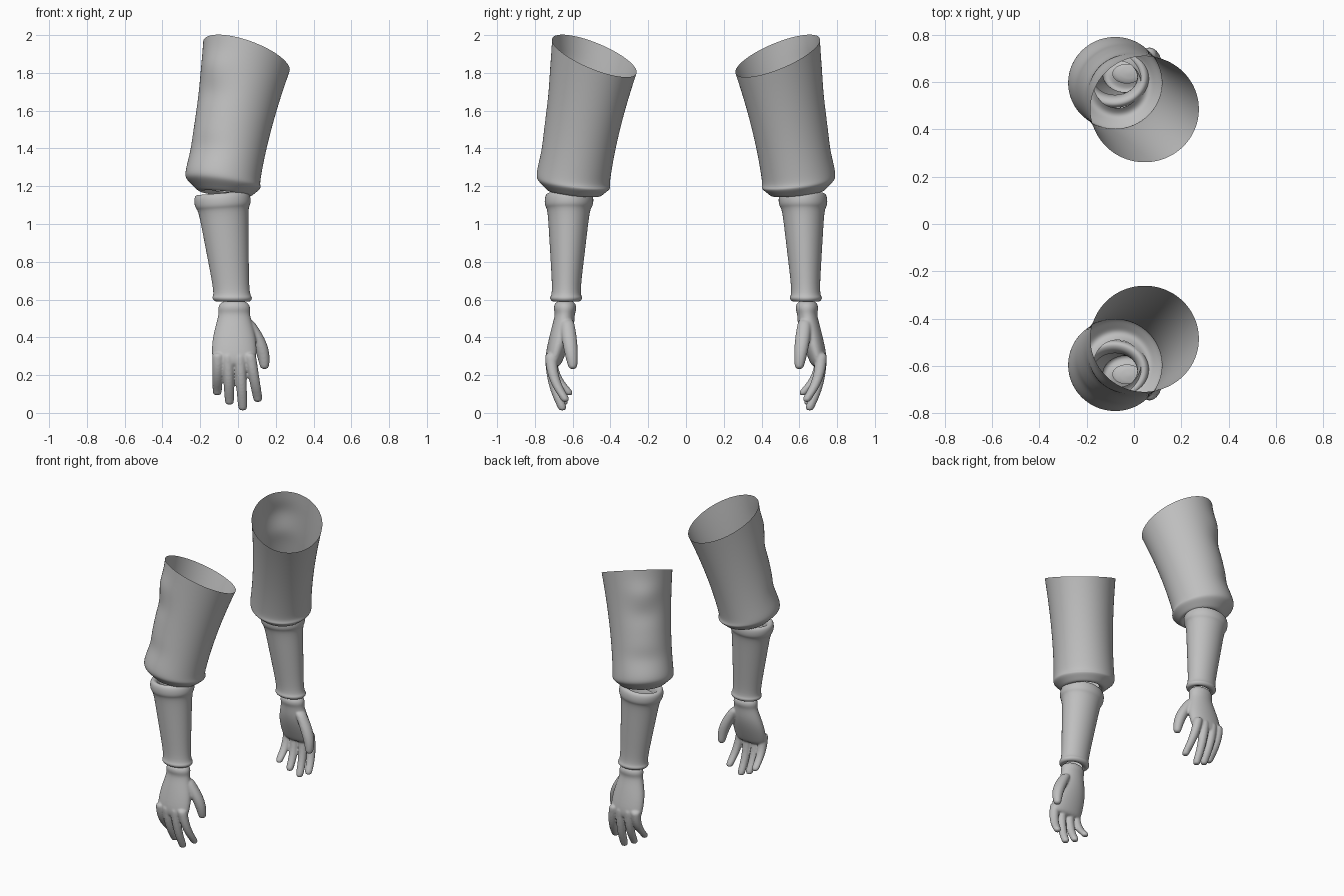
import bpy, bmesh, math

cube = bpy.data.objects.get("Cube")
if cube:
    bpy.data.objects.remove(cube, do_unlink=True)

grey = bpy.data.materials.new("plain_grey")
grey.use_nodes = True
colour = (0.52, 0.52, 0.52, 1)
grey.diffuse_color = colour
grey.node_tree.nodes["Principled BSDF"].inputs["Base Color"].default_value = colour


def mix(start, end, t):
    return start + (end - start) * t


def add_ring(bm, centre, radius_x, radius_y, tilt_x=0, tilt_y=0, sides=24):
    """Add one oval ring of vertices, tilted by a slope along x and y."""
    ring = []
    for i in range(sides):
        angle = math.tau * i / sides
        dx = math.cos(angle) * radius_x
        dy = math.sin(angle) * radius_y
        lift = tilt_x * dx + tilt_y * dy
        ring.append(bm.verts.new((centre[0] + dx, centre[1] + dy, centre[2] + lift)))
    return ring


def skin(bm, rings, capped=False):
    """Join neighbouring rings with faces, closing the ends when capped."""
    for upper, lower in zip(rings, rings[1:]):
        count = len(upper)
        for i in range(count):
            j = (i + 1) % count
            bm.faces.new((upper[i], lower[i], lower[j], upper[j]))
    if capped:
        bm.faces.new(rings[0])
        bm.faces.new(reversed(rings[-1]))


def finish(name, bm, fused=False):
    """Make a smooth object and mirror it to form the opposite arm."""
    bmesh.ops.recalc_face_normals(bm, faces=bm.faces)
    mesh = bpy.data.meshes.new(name)
    bm.to_mesh(mesh)
    bm.free()
    mesh.materials.append(grey)
    mesh.shade_smooth()
    part = bpy.data.objects.new(name, mesh)
    bpy.context.collection.objects.link(part)
    rounding = part.modifiers.new("rounding", 'SUBSURF')
    rounding.levels = rounding.render_levels = 2
    if fused:
        fuse = part.modifiers.new("fuse", 'REMESH')
        fuse.mode = 'VOXEL'
        fuse.voxel_size = 0.006
        fuse.use_smooth_shade = True
        soften = part.modifiers.new("soften", 'SMOOTH')
        soften.iterations = 5
    mirror = part.modifiers.new("opposite_arm", 'MIRROR')
    mirror.use_axis = (False, True, False)


# Upper sleeve: leaning open tube that flares and tilts more towards the rim
bm = bmesh.new()
rings = []
steps = 10
for step in range(steps, -1, -1):
    t = step / steps
    flare = 0.04 * t * t
    bulge = 0.01 * (1 - t) ** 4
    centre = (mix(-0.085, 0.045, t), mix(-0.6, -0.485, t), mix(1.23, 1.89, t))
    rings.append(add_ring(bm, centre, 0.19 + flare + bulge, 0.185 + flare + bulge,
                          mix(-0.12, -0.32, t), mix(-0.14, -0.38, t), sides=40))
# Tucked hem at the elbow
for height, radius in ((1.21, 0.195), (1.18, 0.16), (1.16, 0.14), (1.16, 0.12), (1.18, 0.1)):
    rings.append(add_ring(bm, (-0.07, -0.59, height), radius, radius, -0.1, -0.1, sides=40))
skin(bm, rings)
# Cloth folds on the outer side: (height, depth)
for vert in bm.verts:
    angle = math.atan2(vert.co.y + 0.53, vert.co.x)
    facing = math.exp(-4 * (angle + math.radians(135)) ** 2)
    for height, depth in ((1.83, 0.02), (1.7, -0.01), (1.4, -0.015)):
        push = depth * facing * math.exp(-((vert.co.z - height) / 0.05) ** 2)
        vert.co.x += math.cos(angle) * push
        vert.co.y += math.sin(angle) * push
finish("upper_sleeve", bm)

# Forearm: hollow taper with a rolled band at each end, as (fraction up, swell)
bm = bmesh.new()
rings = []
for t, swell in ((1, -0.04), (1.1, -0.04), (1.14, -0.01), (1.1, 0.01), (1.02, 0.015),
                 (0.98, 0.01), (0.95, 0), (0.7, 0), (0.4, 0), (0.06, 0),
                 (0.03, 0.015), (0, 0.015), (-0.03, 0), (0, -0.03)):
    centre = (mix(-0.03, -0.08, t), mix(-0.635, -0.62, t), mix(0.6, 1.1, t))
    rings.append(add_ring(bm, centre, mix(0.09, 0.135, t) + swell,
                          mix(0.07, 0.115, t) + swell, tilt_x=0.07 * t))
skin(bm, rings)
finish("forearm", bm)

# Palm and wrist: height, centre x, centre y, half width, half depth
bm = bmesh.new()
rings = []
for z, x, y, wide, deep in ((0.6, -0.02, -0.64, 0.07, 0.05), (0.55, -0.02, -0.64, 0.09, 0.065),
                            (0.53, -0.02, -0.64, 0.08, 0.05), (0.46, -0.02, -0.65, 0.1, 0.06),
                            (0.38, -0.02, -0.67, 0.12, 0.06), (0.28, -0.02, -0.7, 0.12, 0.05),
                            (0.24, -0.02, -0.7, 0.1, 0.03)):
    rings.append(add_ring(bm, (x, y, z), wide, deep))
skin(bm, rings, capped=True)


def add_digit(bm, point_at, radius_at):
    """Add a digit whose spine and radius follow t from root to tip."""
    steps = 6
    spine = [(point_at(i / steps), radius_at(i / steps)) for i in range(steps + 1)]
    (x, y, z), radius = spine[-1]
    spine.append(((x, y, z - radius * 0.7), radius * 0.7))
    skin(bm, [add_ring(bm, p, r, r, sides=12) for p, r in spine], capped=True)


# Four curled fingers: root x, tip x, tip y, tip height
for root, tip, reach, low in ((-0.105, -0.11, -0.62, 0.11), (-0.055, -0.045, -0.645, 0.06),
                              (0.008, 0.025, -0.655, 0.03), (0.06, 0.105, -0.64, 0.075)):
    add_digit(bm,
              lambda t: (mix(root, tip, t), mix(-0.715, reach, t ** 2.5), mix(0.32, low, t)),
              lambda t: mix(0.034, 0.026, t))

# Thumb: leaves the wrist sideways, then hangs down
add_digit(bm,
          lambda t: (0.04 + 0.1 * math.sin(t * math.pi / 2), mix(-0.63, -0.6, t), mix(0.5, 0.25, t)),
          lambda t: mix(0.035, 0.027, t) + 0.01 * math.sin(t * math.pi))
finish("hand", bm, fused=True)
